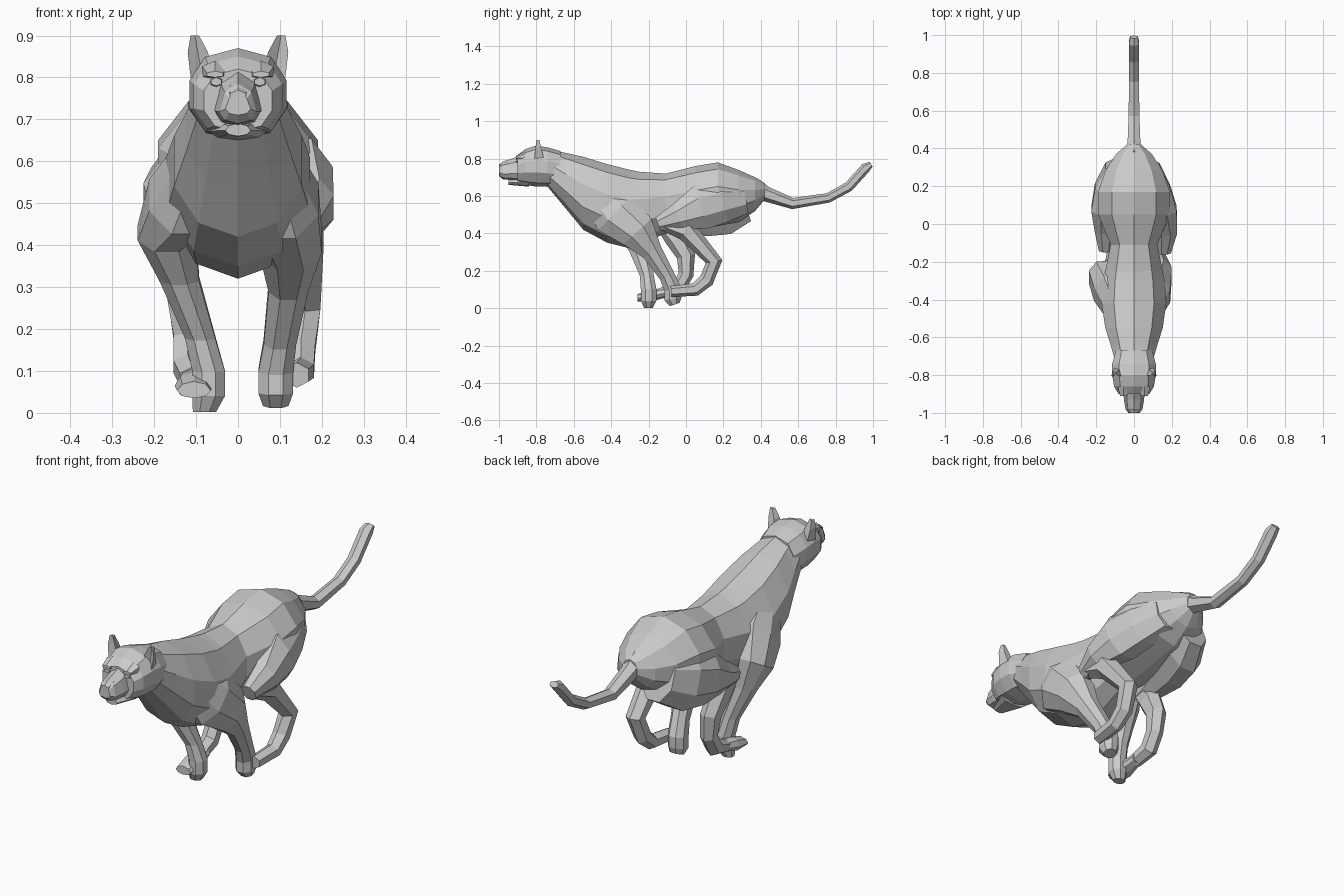
import bpy
import bmesh
from math import sin, cos, pi, copysign
from mathutils import Vector

cube = bpy.data.objects.get("Cube")
if cube:
    bpy.data.objects.remove(cube)


def make_material(name, rgb):
    material = bpy.data.materials.new(name)
    material.use_nodes = True
    material.diffuse_color = (*rgb, 1)
    shader = material.node_tree.nodes["Principled BSDF"]
    shader.inputs["Base Color"].default_value = (*rgb, 1)
    return material


GREY = make_material("plain grey", (.6, .6, .6))


def loft(name, rings):
    """Skin a list of equal-length point rings and cap both ends."""
    bm = bmesh.new()
    loops = [[bm.verts.new(point) for point in ring] for ring in rings]
    for near, far in zip(loops, loops[1:]):
        for i in range(len(near)):
            bm.faces.new((near[i - 1], near[i], far[i], far[i - 1]))
    bm.faces.new(loops[0])
    bm.faces.new(loops[-1])
    bmesh.ops.recalc_face_normals(bm, faces=bm.faces)
    mesh = bpy.data.meshes.new(name)
    bm.to_mesh(mesh)
    bm.free()
    mesh.materials.append(GREY)
    bpy.context.collection.objects.link(bpy.data.objects.new(name, mesh))


def trunk(name, stations, sides=10, x=0, fullness=.45, roundness=1):
    """Loft along y; each station is (y, top, bottom, half width)."""
    rings = []
    for y, top, bottom, width in stations:
        middle = bottom + fullness * (top - bottom)
        ring = []
        for k in range(sides):
            angle = 2 * pi * k / sides
            reach = top - middle if cos(angle) > 0 else middle - bottom
            across = copysign(abs(sin(angle)) ** roundness, sin(angle))
            ring.append((x + width * across, y, middle + reach * cos(angle)))
        rings.append(ring)
    loft(name, rings)


def limb(name, points, sides=8):
    """Tube through (x, y, z, depth); thick muscle is flattened sideways."""
    centres = [Vector(point[:3]) for point in points]
    last = len(points) - 1
    rings = []
    for i, centre in enumerate(centres):
        before = centre - centres[max(i - 1, 0)]
        after = centres[min(i + 1, last)] - centre
        course = before.normalized() + after.normalized()
        depth = points[i][3]
        forward = Vector((0, -course.z, course.y)).normalized() * depth
        sideways = Vector((depth * .6 + .015, 0, 0))
        ring = []
        for k in range(sides):
            angle = 2 * pi * (k + .5) / sides
            ring.append(centre + sideways * cos(angle) + forward * sin(angle))
        rings.append(ring)
    loft(name, rings)


def ear(name, side):
    """Blunt ear with a hollow front that leans outwards."""
    rings = []
    for t in (0, .6, 1):
        width = .028 - .018 * t ** 3
        back = .05 - .035 * t
        middle = Vector((side * (.085 + .018 * t), -.81 + .01 * t, .8 + .1 * t))
        ring = []
        for across, deep in ((-1, 0), (0, .5), (1, 0), (.6, 1), (-.6, 1)):
            ring.append(middle + Vector((side * across * width, deep * back, 0)))
        rings.append(ring)
    loft(name, rings)


# Torso from rump to neck
trunk("torso", [
    (.42, .67, .58, .04), (.37, .7, .52, .1), (.28, .74, .46, .16),
    (.17, .78, .44, .2), (.05, .76, .42, .2), (-.11, .72, .4, .13),
    (-.25, .73, .34, .16), (-.3, .74, .32, .17), (-.42, .77, .35, .18),
    (-.55, .81, .42, .16), (-.64, .83, .53, .13), (-.74, .85, .65, .1)])

# Head with flat cheeks, muzzle, jaw and nose pad
trunk("head", [
    (-.67, .84, .64, .1), (-.74, .86, .65, .12), (-.8, .87, .65, .12),
    (-.86, .85, .66, .11), (-.9, .82, .67, .085)], fullness=.5, roundness=.8)
trunk("muzzle", [
    (-.86, .83, .68, .06), (-.93, .8, .685, .053), (-.98, .785, .69, .045),
    (-1, .76, .71, .03)], sides=8, fullness=.3)
trunk("jaw", [(-.84, .7, .65, .07), (-.95, .69, .66, .03)], sides=8)
trunk("nose", [(-.96, .79, .75, .025), (-1, .77, .74, .022)], sides=6)

# Paired face parts
for label, side in (("left", 1), ("right", -1)):
    trunk(label + "_brow", [(-.86, .84, .79, .035), (-.91, .815, .8, .022)],
          sides=6, x=side * .055)
    trunk(label + "_eye", [(-.87, .81, .77, .02), (-.91, .8, .78, .014)],
          sides=6, x=side * .052)
    ear(label + "_ear", side)

# Tail sweeping down and up
limb("tail", [
    (0, .36, .64, .06), (0, .43, .61, .04), (0, .57, .56, .03), (0, .76, .59, .026),
    (0, .87, .65, .027), (0, .96, .75, .027), (0, .99, .77, .015)], sides=6)

# Front legs, shoulder to paw
limb("left_front_leg", [
    (.07, -.48, .62, .09), (.1, -.38, .51, .14), (.125, -.26, .41, .11),
    (.12, -.18, .3, .06), (.1, -.1, .17, .045), (.09, -.07, .1, .05),
    (.09, -.07, .05, .05), (.09, -.06, .02, .03)])
limb("right_front_leg", [
    (-.08, -.48, .62, .09), (-.12, -.37, .52, .14), (-.17, -.28, .43, .1),
    (-.14, -.25, .32, .06), (-.09, -.21, .18, .04), (-.07, -.2, .1, .045),
    (-.07, -.2, .04, .045), (-.08, -.2, .002, .025)])

# Hind legs, each a thigh followed by shin, heel and paw
limb("left_thigh", [
    (.07, .32, .59, .09), (.11, .2, .57, .12), (.14, .08, .54, .13),
    (.17, -.04, .49, .08), (.16, -.15, .45, .04)])
limb("left_hind_leg", [
    (.16, -.13, .46, .04), (.16, 0, .42, .06), (.16, .15, .25, .045),
    (.15, .11, .15, .04), (.15, .05, .1, .035), (.14, -.08, .09, .03)], sides=6)
limb("right_thigh", [
    (-.07, .31, .57, .12), (-.11, .2, .53, .15), (-.14, .08, .5, .13),
    (-.15, -.03, .46, .08), (-.15, -.14, .43, .04)])
limb("right_hind_leg", [
    (-.15, -.12, .44, .04), (-.14, -.05, .37, .06), (-.13, 0, .28, .05),
    (-.12, 0, .18, .04), (-.12, -.04, .11, .04), (-.11, -.13, .08, .03)], sides=6)
trunk("right_hind_paw", [
    (-.1, .11, .06, .03), (-.19, .1, .035, .046), (-.26, .075, .035, .04)],
    sides=8, x=-.105)
